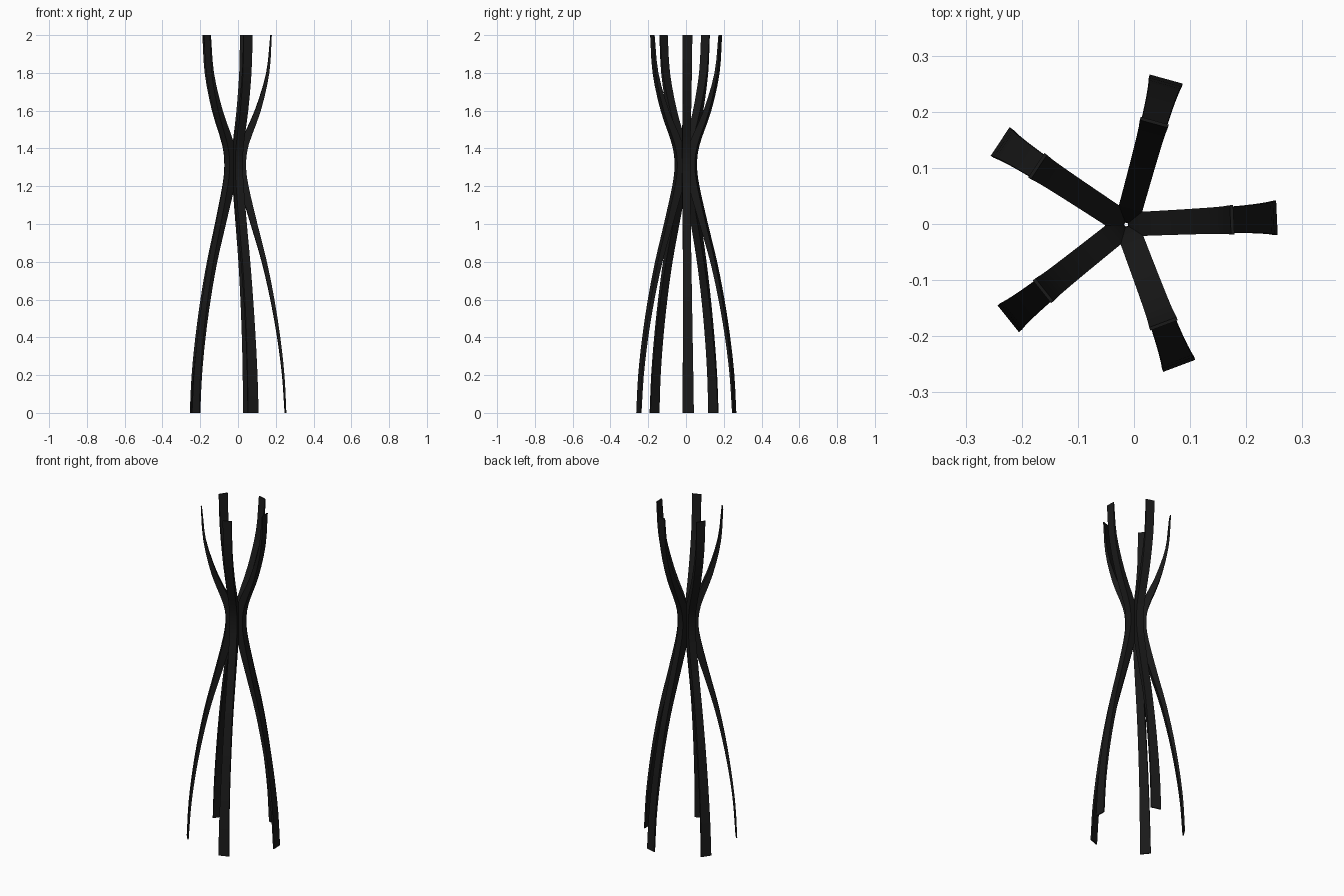
import bpy, math
from mathutils import Vector

if "Cube" in bpy.data.objects:
    bpy.data.objects.remove(bpy.data.objects["Cube"])

# Leg profile stations: height, outer radius, radial thickness, half width
STATIONS = [
    (0.00, 0.269, 0.007, 0.0305),
    (0.20, 0.259, 0.011, 0.028),
    (0.40, 0.237, 0.015, 0.0255),
    (0.60, 0.206, 0.020, 0.0235),
    (0.80, 0.166, 0.026, 0.022),
    (1.00, 0.116, 0.035, 0.0215),
    (1.20, 0.069, 0.047, 0.0215),
    (1.31, 0.056, 0.053, 0.0215),
    (1.42, 0.070, 0.047, 0.0215),
    (1.60, 0.134, 0.031, 0.0225),
    (1.80, 0.179, 0.015, 0.024),
    (2.00, 0.192, 0.006, 0.026),
]
CENTRE = Vector((-0.014, -0.001, 0))


def smooth(points, steps):
    """Catmull-Rom interpolation through the stations."""
    pts = [Vector(p) for p in points]
    pts = [2 * pts[0] - pts[1]] + pts + [2 * pts[-1] - pts[-2]]
    out = []
    for i in range(1, len(pts) - 2):
        a, b, c, d = pts[i - 1:i + 3]
        for s in range(steps):
            t = s / steps
            out.append(0.5 * (2 * b + (c - a) * t + (2 * a - 5 * b + 4 * c - d) * t * t
                              + (3 * b - a - 3 * c + d) * t ** 3))
    return out + [pts[-2]]


def leg_mesh():
    verts, faces = [], []
    rings = smooth(STATIONS, 3)
    for z, r, t, w in rings:
        verts += [(r, -w, z), (r, w, z), (r - t, w, z), (r - t, -w, z)]
    for i in range(len(rings) - 1):
        for j in range(4):
            k = (j + 1) % 4
            faces.append((4 * i + j, 4 * i + k, 4 * i + 4 + k, 4 * i + 4 + j))
    n = len(verts)
    faces += [(3, 2, 1, 0), (n - 4, n - 3, n - 2, n - 1)]
    mesh = bpy.data.meshes.new("curved_leg")
    mesh.from_pydata(verts, [], faces)
    return mesh


# Black finish
black = bpy.data.materials.new("black")
black.diffuse_color = (0.01, 0.01, 0.01, 1)
black.use_nodes = True
black.node_tree.nodes["Principled BSDF"].inputs["Base Color"].default_value = black.diffuse_color

# Five curved legs gathered at the waist
for k in range(5):
    mesh = leg_mesh()
    mesh.materials.append(black)
    leg = bpy.data.objects.new(f"curved_leg_{k + 1}", mesh)
    bpy.context.collection.objects.link(leg)
    leg.location = CENTRE
    leg.rotation_euler.z = math.radians(2.6 + 72 * k)
    bpy.ops.object.select_all(action='DESELECT')
    leg.select_set(True)
    bpy.context.view_layer.objects.active = leg
    bpy.ops.object.shade_smooth_by_angle(angle=math.radians(30))
